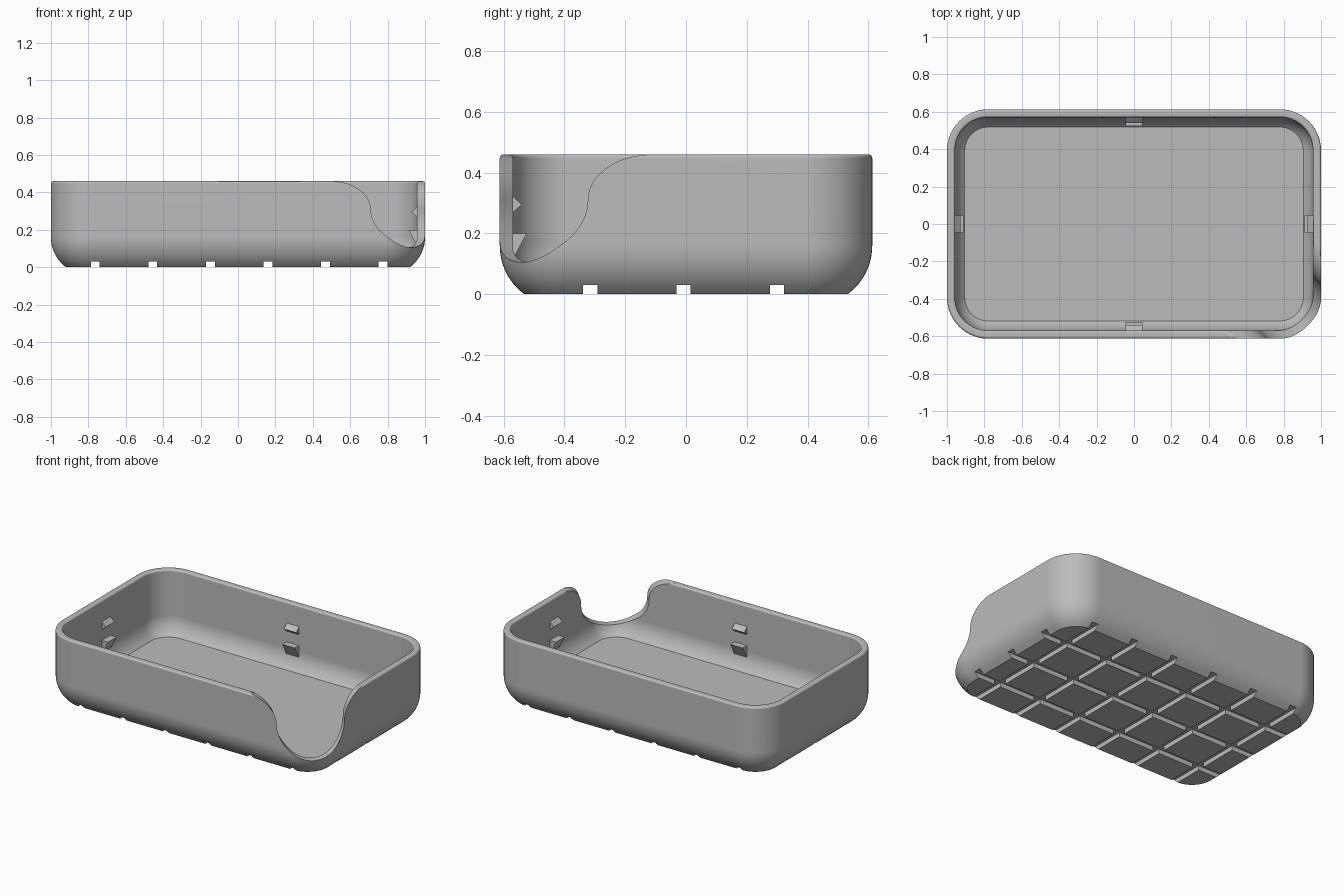
import bpy
import bmesh
from math import sin, cos, pi, radians, sqrt
from mathutils import Vector, Matrix

cube = bpy.data.objects.get("Cube")
if cube:
    bpy.data.objects.remove(cube, do_unlink=True)

HX, HY, TOP = 1.0, 0.613, 0.46    # half length, half width, height
CORNER, WALL = 0.22, 0.043        # plan radius, wall thickness
FILLET, FZ = 0.2, 0.16            # lower edge radius and its centre height
RIM = 0.012

grey = bpy.data.materials.new("plain_grey")
grey.use_nodes = True
grey.diffuse_color = (0.5, 0.5, 0.5, 1)
grey.node_tree.nodes["Principled BSDF"].inputs["Base Color"].default_value = (0.5, 0.5, 0.5, 1)


def make(name, bm):
    bmesh.ops.recalc_face_normals(bm, faces=bm.faces)
    mesh = bpy.data.meshes.new(name)
    bm.to_mesh(mesh)
    bm.free()
    ob = bpy.data.objects.new(name, mesh)
    bpy.context.collection.objects.link(ob)
    mesh.materials.append(grey)
    return ob


def arc(cx, cz, r, a, b, n):
    angles = [radians(a + (b - a) * i / n) for i in range(n + 1)]
    return [(cx + r * cos(t), cz + r * sin(t)) for t in angles]


def loft(name, rings):
    """Skin a stack of equal point loops and cap both ends."""
    bm = bmesh.new()
    loops = [[bm.verts.new(p) for p in ring] for ring in rings]
    for a, b in zip(loops, loops[1:]):
        for i in range(len(a)):
            j = (i + 1) % len(a)
            bm.faces.new((a[i], a[j], b[j], b[i]))
    bm.faces.new(loops[0])
    bm.faces.new(loops[-1])
    return make(name, bm)


def rounded_ring(inset, z):
    r = CORNER - inset
    pts = []
    for k, (sx, sy) in enumerate([(1, 1), (-1, 1), (-1, -1), (1, -1)]):
        centre = (sx * (HX - CORNER), sy * (HY - CORNER))
        pts += arc(*centre, r, 90 * k, 90 * k + 90, 14)
    return [(x, y, z) for x, y in pts]


def cut(body, cutter):
    mod = body.modifiers.new("cut", 'BOOLEAN')
    mod.operation = 'DIFFERENCE'
    mod.solver = 'EXACT'
    mod.object = cutter
    bpy.context.view_layer.objects.active = body
    bpy.ops.object.modifier_apply(modifier=mod.name)
    bpy.data.objects.remove(cutter, do_unlink=True)


# Tray shell: outside up, over the rounded rim, inside down to the floor
profile = [(0.08, 0)]
profile += arc(FILLET, FZ, FILLET, 225, 180, 8)
profile += arc(RIM, TOP - RIM, RIM, 180, 90, 4)
profile += arc(WALL - RIM, TOP - RIM, RIM, 90, 0, 4)
profile += arc(FILLET, FZ, FILLET - WALL, 180, 225, 8)
profile += [(0.095, WALL)]
tray = loft("tray", [rounded_ring(i, z) for i, z in profile])

# Scooped opening through the front left corner, extruded along the diagonal
R, SCOOP_Z = 0.205, 0.31
FLARE = TOP - SCOOP_Z
half = [(-(R + FLARE) + FLARE * cos(radians(84)), 0.6)]
half += arc(-(R + FLARE), SCOOP_Z, FLARE, 84, 0, 14)
half += arc(0, SCOOP_Z, R, 180, 270, 20)[1:]
outline = half + [(-d, z) for d, z in reversed(half[:-1])]
along = Vector((1, 1, 0)) / sqrt(2)
outward = Vector((1, -1, 0)) / sqrt(2)
mid = (HX - HY) / sqrt(2)


def scoop_ring(n):
    return [along * (mid + d) + outward * n + Vector((0, 0, z)) for d, z in outline]


cut(tray, loft("scoop_cutter", [scoop_ring(0.55), scoop_ring(1.5)]))


# Grid of square grooves under the base
def groove(x, y, sx, sy):
    bm = bmesh.new()
    size = Matrix.Diagonal((sx, sy, 0.06, 1))
    bmesh.ops.create_cube(bm, size=1, matrix=Matrix.Translation((x, y, 0)) @ size)
    cut(tray, make("groove_cutter", bm))


STEP = 0.3075
for i in range(6):
    groove(0.006 + (i - 2.5) * STEP, 0, 0.047, 3)
for i in (-1, 0, 1):
    groove(0, -0.008 + i * STEP, 3, 0.047)

bpy.ops.object.select_all(action='DESELECT')
tray.select_set(True)
bpy.context.view_layer.objects.active = tray
bpy.ops.object.shade_smooth_by_angle(angle=radians(35))
weighted = tray.modifiers.new("weighted_normals", 'WEIGHTED_NORMAL')
weighted.keep_sharp = True

# Paired retaining clips in the middle of each wall, as (depth, height) prisms
upper = [(-0.005, 0.265), (0.03, 0.295), (-0.005, 0.327)]
lower = [(-0.008, 0.2), (0.046, 0.2), (0.006, 0.125), (-0.008, 0.125)]
walls = [("front", 0, HY), ("left", 90, HX), ("back", 180, HY), ("right", 270, HX)]
for side, turn, reach in walls:
    for level, shape in (("upper", upper), ("lower", lower)):
        rings = [[(x, WALL - reach + d, z) for d, z in shape] for x in (-0.045, 0.045)]
        clip = loft(f"{side}_{level}_clip", rings)
        clip.data.transform(Matrix.Rotation(radians(turn), 4, 'Z'))
